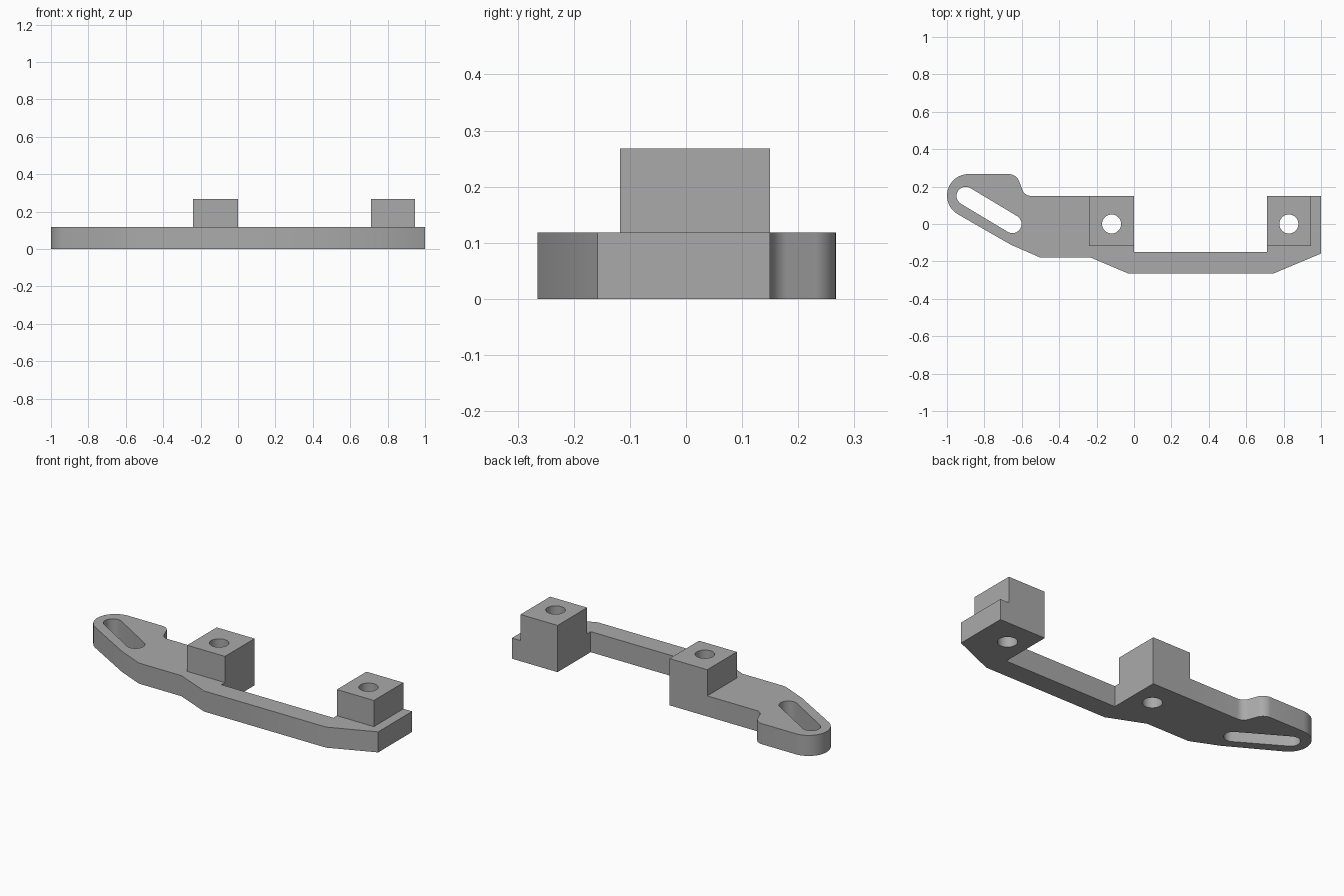
import bpy, bmesh, math
from mathutils import Vector

if "Cube" in bpy.data.objects:
    bpy.data.objects.remove(bpy.data.objects["Cube"])

BASE_H, BLOCK_H = 0.118, 0.268

grey = bpy.data.materials.new("plain grey")
grey.use_nodes = True
grey.diffuse_color = (0.4, 0.4, 0.4, 1)
grey.node_tree.nodes["Principled BSDF"].inputs["Base Color"].default_value = (0.4, 0.4, 0.4, 1)


def arc(cx, cy, r, start, end, steps=12):
    angles = [math.radians(start + (end - start) * i / steps) for i in range(steps + 1)]
    return [(cx + r * math.cos(a), cy + r * math.sin(a)) for a in angles]


def prism(name, outline, z0, z1):
    """Extrude a closed outline upward from z0 to z1."""
    bm = bmesh.new()
    face = bm.faces.new([bm.verts.new((x, y, z0)) for x, y in outline])
    top = bmesh.ops.extrude_face_region(bm, geom=[face])["geom"]
    bmesh.ops.translate(bm, vec=Vector((0, 0, z1 - z0)),
                        verts=[v for v in top if isinstance(v, bmesh.types.BMVert)])
    bmesh.ops.recalc_face_normals(bm, faces=bm.faces)
    mesh = bpy.data.meshes.new(name)
    bm.to_mesh(mesh)
    bm.free()
    mesh.materials.append(grey)
    obj = bpy.data.objects.new(name, mesh)
    bpy.context.collection.objects.link(obj)
    return obj


def combine(target, other, operation):
    """Apply a boolean and remove the helper object."""
    mod = target.modifiers.new(operation.lower(), 'BOOLEAN')
    mod.operation, mod.object, mod.solver = operation, other, 'EXACT'
    bpy.context.view_layer.objects.active = target
    bpy.ops.object.modifier_apply(modifier=mod.name)
    bpy.data.objects.remove(other)


# Base plate: rounded adjusting arm, stepped underside and open bay between the blocks
outline = arc(-0.885, 0.152, 0.115, 90, 239, 16)
outline += [(-0.66, -0.11), (-0.505, -0.178), (-0.235, -0.178), (-0.03, -0.265),
            (0.745, -0.265), (1, -0.158), (1, 0.15), (0.71, 0.15),
            (0.71, -0.15), (0, -0.15), (0, 0.15)]
outline += arc(-0.55, 0.2, 0.05, 270, 205, 6)
outline += arc(-0.67, 0.207, 0.06, 25, 90, 8)
bracket = prism("mounting_bracket", outline, 0, BASE_H)

# Raised mounting blocks, each with a bolt hole right through
for x0, x1 in ((-0.24, 0), (0.71, 0.945)):
    square = [(x0, -0.118), (x1, -0.118), (x1, 0.15), (x0, 0.15)]
    combine(bracket, prism("block", square, 0, BLOCK_H), 'UNION')
for x in (-0.12, 0.828):
    circle = arc(x, 0, 0.051, 0, 360, 32)[:-1]
    combine(bracket, prism("bolt_hole", circle, -0.1, 0.4), 'DIFFERENCE')

# Slanted adjusting slot
slot = arc(-0.9, 0.15, 0.049, 59, 239) + arc(-0.65, 0, 0.049, -121, 59)
combine(bracket, prism("slot", slot, -0.1, 0.4), 'DIFFERENCE')

bpy.ops.object.select_all(action='DESELECT')
bracket.select_set(True)
bpy.context.view_layer.objects.active = bracket
bpy.ops.object.shade_smooth_by_angle(angle=math.radians(25))
